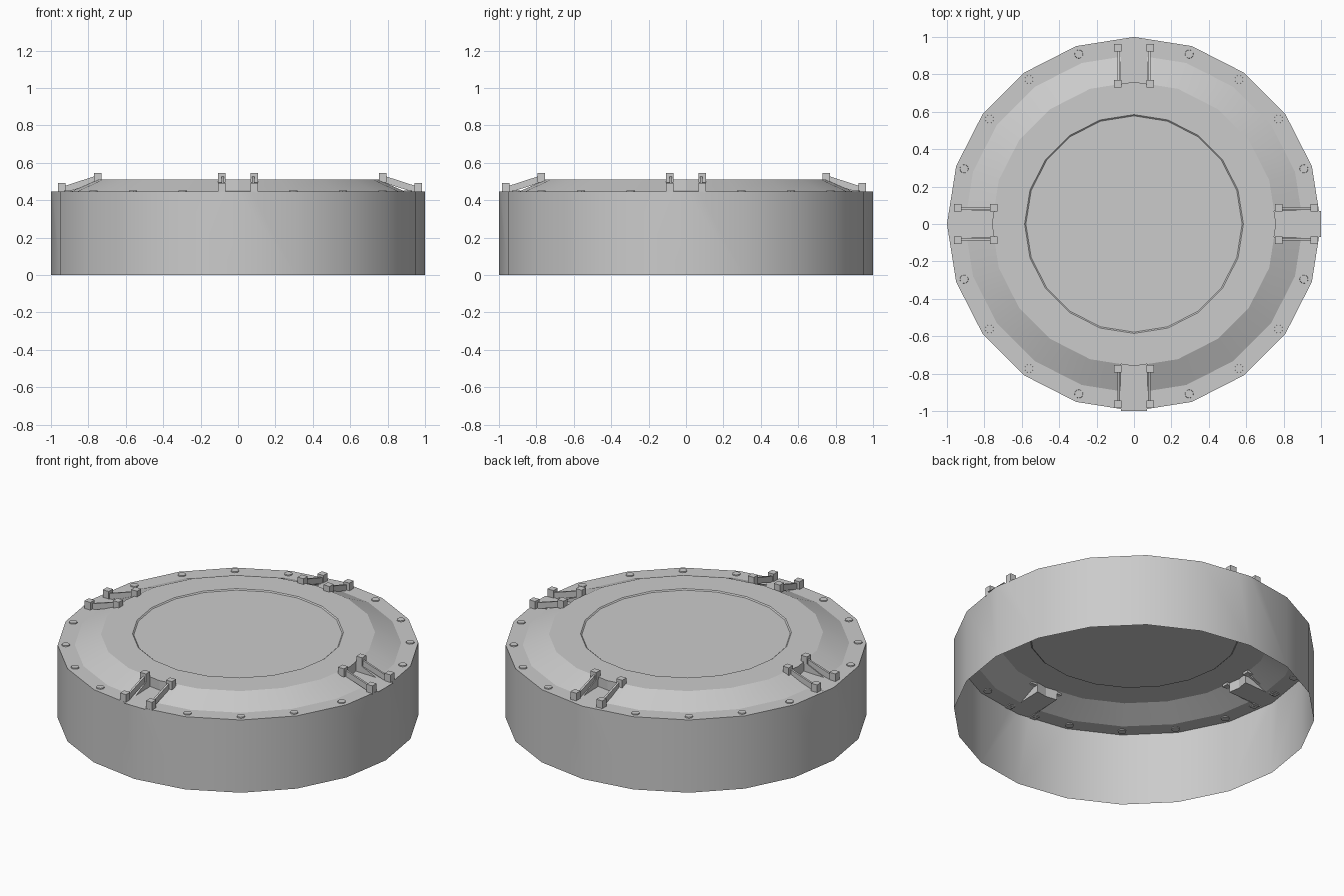
import bpy, bmesh
from math import radians, cos, sin, atan2, hypot
from mathutils import Matrix, Vector

if "Cube" in bpy.data.objects:
    bpy.data.objects.remove(bpy.data.objects["Cube"])

SIDES = 20
HALF = 0.07          # half width of each slot
RIM, TOP = 0.445, 0.51


def finish(bm, name, smooth=False):
    me = bpy.data.meshes.new(name)
    bm.to_mesh(me)
    bm.free()
    ob = bpy.data.objects.new(name, me)
    bpy.context.collection.objects.link(ob)
    if smooth:
        bpy.ops.object.select_all(action='DESELECT')
        ob.select_set(True)
        bpy.context.view_layer.objects.active = ob
        bpy.ops.object.shade_smooth_by_angle(angle=radians(20))
    return ob


def turn(i):
    return Matrix.Rotation(radians(90 * i), 4, 'Z')


# Open-bottomed shell: wall, flat rim, sloped shoulder, recessed lid centre
profile = [(1, 0), (1, RIM), (0.905, RIM), (0.76, TOP),
           (0.585, TOP), (0.578, TOP - 0.006)]
bm = bmesh.new()
rings = []
for r, z in profile:
    rings.append([bm.verts.new((r * cos(radians(18 * k)), r * sin(radians(18 * k)), z))
                  for k in range(SIDES)])
for a, b in zip(rings, rings[1:]):
    for k in range(SIDES):
        n = (k + 1) % SIDES
        bm.faces.new((a[k], a[n], b[n], b[k]))
bm.faces.new(rings[-1])

# Open four slots through the rim and shoulder
for axis in (Vector((1, 0, 0)), Vector((0, 1, 0))):
    for s in (-1, 1):
        near = [f for f in bm.faces if all(0.7 < hypot(v.co.x, v.co.y) and v.co.z > 0.4
                                           for v in f.verts)]
        parts = set(near)
        for f in near:
            parts.update(f.verts)
            parts.update(f.edges)
        bmesh.ops.bisect_plane(bm, geom=list(parts), plane_co=axis * HALF * s, plane_no=axis)
gone = []
for f in bm.faces:
    c = f.calc_center_median()
    if 0.755 < hypot(c.x, c.y) and c.z > RIM - 0.001 and min(abs(c.x), abs(c.y)) < HALF:
        gone.append(f)
bmesh.ops.delete(bm, geom=gone, context='FACES')
bmesh.ops.recalc_face_normals(bm, faces=bm.faces)
if max(bm.faces, key=lambda f: f.calc_center_median().z).normal.z < 0:
    bmesh.ops.reverse_faces(bm, faces=bm.faces)
finish(bm, "drum_shell", True)

# Sunken slot liners: floor, end wall and two cheeks
for i in range(4):
    bm = bmesh.new()
    out = 1.0 if i in (0, 3) else 0.989
    floor = 0.452

    def face(*pts):
        bm.faces.new([bm.verts.new(p) for p in pts])
    face((0.749, -HALF, floor), (out, -HALF, RIM), (1, 0, RIM), (out, HALF, RIM),
         (0.749, HALF, floor), (0.76, 0, floor))
    for s in (-1, 1):
        face((0.749, s * HALF, floor), (0.76, 0, floor), (0.76, 0, TOP), (0.749, s * HALF, TOP))
        face((0.749, s * HALF, floor), (0.749, s * HALF, TOP),
             (0.894, s * HALF, RIM), (0.88, s * HALF, RIM + 0.001))
    bmesh.ops.remove_doubles(bm, verts=bm.verts, dist=0.0005)
    bmesh.ops.recalc_face_normals(bm, faces=bm.faces)
    for f in bm.faces:
        if abs(f.normal.z) > 0.9 and f.normal.z < 0:
            bmesh.ops.reverse_faces(bm, faces=bm.faces)
            break
    bm.transform(turn(i))
    finish(bm, "slot_liner")


def box(bm, r0, r1, y0, y1, z0, z1, rise=0.0):
    """Block between two radii; rise lifts its inner end."""
    m = Matrix.Translation(((r0 + r1) / 2, (y0 + y1) / 2, (z0 + z1) / 2)) @ \
        Matrix.Diagonal((r1 - r0, y1 - y0, z1 - z0, 1))
    for v in bmesh.ops.create_cube(bm, size=1, matrix=m)["verts"]:
        if v.co.x < (r0 + r1) / 2:
            v.co.z += rise


# Clamp rails beside each slot: low outer post, high inner post, sloping bar
for i in range(4):
    d = 0.011 if i in (0, 3) else -0.011
    for s in (-1, 1):
        bm = bmesh.new()
        y = 0.088 * s
        box(bm, 0.934 + d, 0.974 + d, y - 0.02, y + 0.02, 0.44, 0.492)
        box(bm, 0.742 + d, 0.782 + d, y - 0.02, y + 0.02, 0.495, 0.545)
        box(bm, 0.765 + d, 0.95 + d, y - 0.006 - 0.006 * s, y + 0.006 - 0.006 * s,
            0.435, 0.472, 0.06)
        bm.transform(turn(i))
        finish(bm, "clamp_rail")

# Bolts around the rim
for k in range(SIDES):
    if k % 5:
        a = radians(18 * k)
        bm = bmesh.new()
        bmesh.ops.create_cone(bm, cap_ends=True, segments=12, radius1=0.024, radius2=0.022,
                              depth=0.012,
                              matrix=Matrix.Translation((0.955 * cos(a), 0.955 * sin(a), RIM)))
        finish(bm, "rim_bolt")
